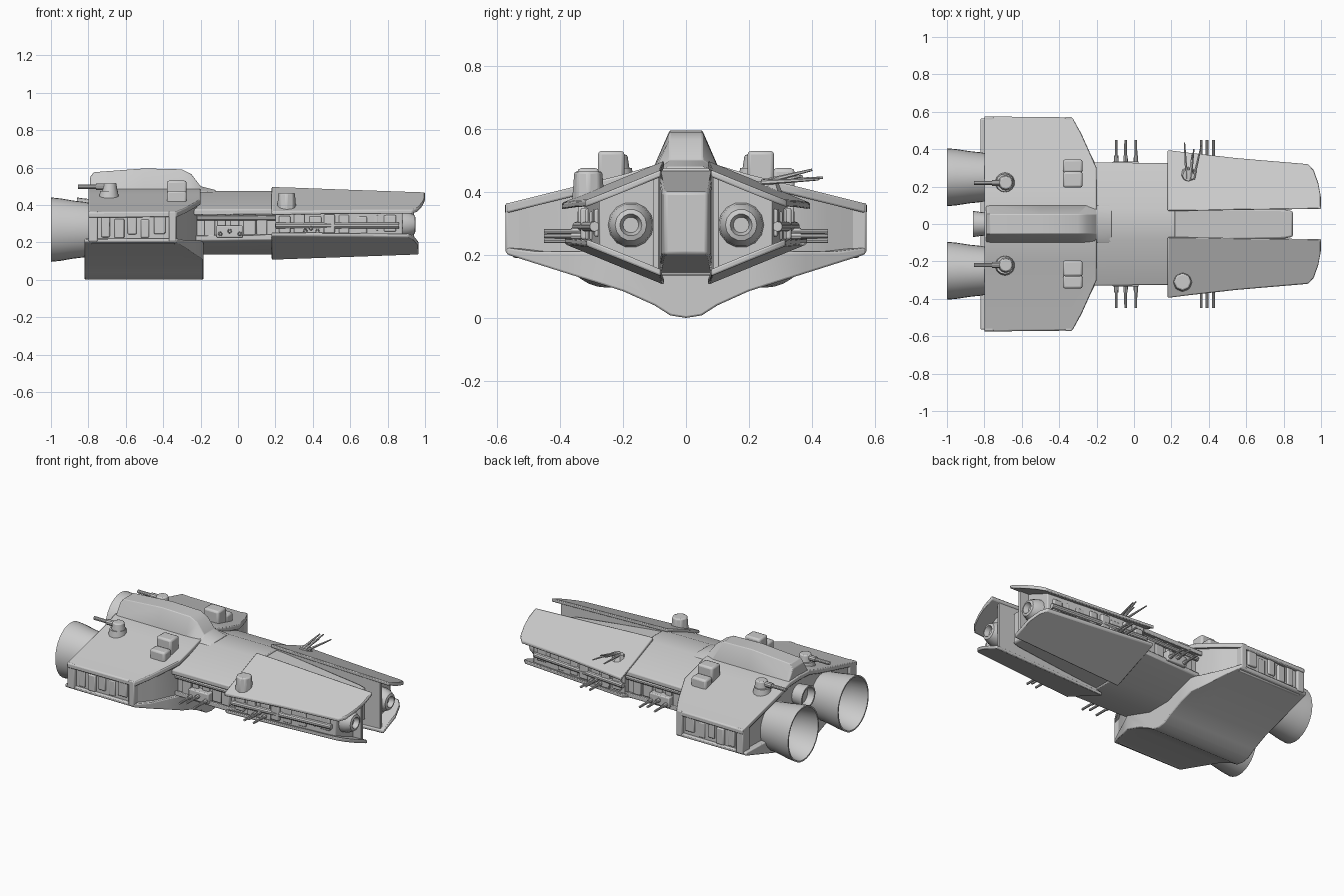
import bpy, bmesh, math, random
from mathutils import Vector, Matrix

if "Cube" in bpy.data.objects:
    bpy.data.objects.remove(bpy.data.objects["Cube"])

random.seed(4)


def add(name, bm, mirror=False, bevel=0.0):
    bmesh.ops.remove_doubles(bm, verts=bm.verts, dist=1e-5)
    bmesh.ops.recalc_face_normals(bm, faces=bm.faces)
    me = bpy.data.meshes.new(name)
    bm.to_mesh(me)
    bm.free()
    ob = bpy.data.objects.new(name, me)
    bpy.context.collection.objects.link(ob)
    if bevel:
        b = ob.modifiers.new("bevel", 'BEVEL')
        b.width, b.segments, b.limit_method = bevel, 2, 'ANGLE'
    if mirror:
        m = ob.modifiers.new("mirror", 'MIRROR')
        m.use_axis = (False, True, False)
        m.use_mirror_merge = False
    return ob


def prof(*pts):
    """height profile over |y|, piecewise linear"""
    def f(x, y):
        y = abs(y)
        for (a, za), (b, zb) in zip(pts, pts[1:]):
            if y <= b:
                return za + (zb - za) * (y - a) / (b - a)
        return pts[-1][1]
    return f


def slab(name, stations, lo, hi, breaks=(), bevel=0.006):
    """loft along x; station = (x, y_in, y_out); y_in 0 means centred, else mirrored"""
    bm = bmesh.new()
    rings = []
    for x, y0, y1 in stations:
        ys = [y0] + [min(max(b, y0), y1) for b in breaks] + [y1]
        if y0 == 0:
            ys = [-y for y in reversed(ys[1:])] + ys
        pts = [(x, y, lo(x, y)) for y in ys] + [(x, y, hi(x, y)) for y in reversed(ys)]
        rings.append([bm.verts.new(p) for p in pts])
    n = len(rings[0])
    for a, b in zip(rings, rings[1:]):
        for i in range(n):
            bm.faces.new((a[i], a[(i + 1) % n], b[(i + 1) % n], b[i]))
    bm.faces.new(rings[0])
    bm.faces.new(rings[-1])
    bmesh.ops.remove_doubles(bm, verts=bm.verts, dist=1e-5)
    return add(name, bm, stations[0][1] != 0, bevel)


def lathe(name, y, z, pts, n=24, sy=1.0, mirror=True):
    """revolve (x, r) points about an axis parallel to x"""
    bm = bmesh.new()
    rings = [[bm.verts.new((x, y + sy * r * math.cos(2 * math.pi * i / n),
                            z + r * math.sin(2 * math.pi * i / n))) for i in range(n)]
             for x, r in pts]
    for a, b in zip(rings, rings[1:]):
        for i in range(n):
            bm.faces.new((a[i], a[(i + 1) % n], b[(i + 1) % n], b[i]))
    return add(name, bm, mirror)


def rod(name, p, q, r1, r2=None, n=10, mirror=True, bevel=0.0):
    p, q = Vector(p), Vector(q)
    d = q - p
    bm = bmesh.new()
    m = Matrix.Translation((p + q) / 2) @ d.to_track_quat('Z', 'Y').to_matrix().to_4x4()
    bmesh.ops.create_cone(bm, cap_ends=True, segments=n, radius1=r1,
                          radius2=r1 if r2 is None else r2, depth=d.length, matrix=m)
    return add(name, bm, mirror, bevel)


def box(name, lo, hi, mirror=True, bevel=0.006):
    lo, hi = Vector(lo), Vector(hi)
    bm = bmesh.new()
    bmesh.ops.create_cube(bm, size=1, matrix=Matrix.Translation((lo + hi) / 2)
                          @ Matrix.Diagonal((*(hi - lo), 1)))
    return add(name, bm, mirror, bevel)


def shift(f, dz):
    return lambda x, y: f(x, y) + dz


# rear hull: armoured roof, V-shaped belly, recessed core between them
roof = prof((0, .49), (.1, .485), (.2, .455), (.58, .36))
belly = prof((0, 0), (.05, .008), (.1, .04), (.2, .085), (.58, .205))
plan = [(-.80, 0, .575), (-.33, 0, .57), (-.28, 0, .48), (-.235, 0, .38), (-.2, 0, .30)]
slab("rear_roof", plan, shift(roof, -.03), roof, (.1, .2))
slab("rear_belly", [(-.82, 0, .565), (-.33, 0, .57), (-.28, 0, .48), (-.235, 0, .38), (-.185, 0, .28)],
     belly, lambda x, y: max(belly(x, y) + .02, .21), (.05, .1, .2))
slab("rear_core", [(-.785, 0, .55), (-.34, 0, .55), (-.29, 0, .45), (-.22, 0, .30)],
     lambda x, y: .19, shift(roof, -.015), (.1, .2))
for x0, x1 in ((-.8, -.75), (-.37, -.33)):
    box("rear_side_frame", (x0, .5, .205), (x1, .572, .365))

# spine ridge on the roof
def spine_top(x):
    for (a, za), (b, zb) in zip(SP, SP[1:]):
        if x <= b:
            return za + (zb - za) * (x - a) / (b - a)
    return SP[-1][1]


SP = [(-.79, .55), (-.77, .575), (-.5, .595), (-.3, .59), (-.25, .565), (-.2, .50), (-.12, .48)]
slab("spine_ridge", [(x, 0, .10) for x, _ in SP], lambda x, y: .46,
     lambda x, y: spine_top(x) if abs(y) < .06 else .465 + .15 * (spine_top(x) - .465),
     (.052,), .01)

# neck
ntop = prof((0, .475), (.08, .475), (.33, .375))
nbot = prof((0, .135), (.08, .135), (.33, .215))
slab("neck_roof", [(-.24, 0, .33), (.22, 0, .325)], shift(ntop, -.03), ntop, (.08,))
slab("neck_belly", [(-.24, 0, .31), (.22, 0, .325)], nbot, shift(nbot, .03), (.08,))
slab("neck_core", [(-.24, 0, .29), (.25, 0, .29)], shift(nbot, .015), shift(ntop, -.015), (.08,))

# central beam between the prongs
slab("centre_beam", [(.18, 0, .09), (.8, 0, .078), (.85, 0, .068)],
     lambda x, y: .14 + .06 * (x - .18) / .67, lambda x, y: .47 - .07 * (x - .18) / .67, (), .01)


# forward prongs: upper and lower armour with a recessed core
def ptop(x, y):
    return .498 - .41 * (y - .07) - .03 * (x - .18)


def pbot(x, y):
    return .105 + .41 * (y - .07) + .03 * (x - .18)


slab("prong_roof", [(.18, .07, .395), (.3, .07, .38), (.55, .075, .352), (.93, .08, .32),
                    (.96, .08, .29), (.985, .08, .22), (1.0, .08, .14)],
     shift(ptop, -.022), ptop)
slab("prong_belly", [(.18, .07, .385), (.55, .075, .35), (.91, .08, .315),
                     (.94, .08, .28), (.965, .08, .2)], pbot, shift(pbot, .022))
slab("prong_core", [(.2, .075, .33), (.6, .09, .31), (.88, .10, .275)],
     shift(pbot, .01), shift(ptop, -.01))
slab("prong_inner_wall", [(.2, .078, .1), (.94, .086, .105)],
     shift(pbot, .01), shift(ptop, -.01), (), .003)
lathe("prong_emitter", .175, .295, [(.86, .075), (.91, .068), (.945, .05), (.95, .035),
                                    (.92, .025), (.92, 0)], 14)

# machinery in the side recesses
def greebles(name, x0, x1, y, dy, z0, z1, count):
    step = (x1 - x0) / count
    for i in range(count):
        x = x0 + i * step
        a = random.uniform(0, .03)
        box(name, (x, y(x) - .05, z0 + a), (x + step * random.uniform(.6, .95),
            y(x) + random.uniform(.1, 1) * dy, z1 - random.uniform(0, .03)))


greebles("rear_machinery", -.73, -.38, lambda x: .55, .018, .22, .35, 5)
greebles("neck_machinery", -.18, .17, lambda x: .29, .025, .21, .37, 5)
greebles("prong_machinery", .22, .86, lambda x: .33 - .08 * (x - .2), .025, .235, .355, 8)
rod("prong_pipe", (.2, .345, .29), (.86, .29, .29), .016)
rod("neck_pipe", (-.22, .305, .33), (.2, .305, .33), .014)

# engines: two large bells and a small central one
lathe("engine_bell", .25, .268, [(-.76, .135), (-.82, .148), (-.88, .155), (-.95, .167), (-1.0, .172),
                                 (-1.0, .163), (-.9, .145), (-.84, .11), (-.84, 0)], 32, .9)
lathe("centre_engine", 0, .37, [(-.77, .06), (-.82, .064), (-.86, .07), (-.86, .06),
                                (-.82, .05), (-.82, 0)], 20, 1, False)

# rear roof guns
rod("gun_base", (-.69, .22, .42), (-.69, .22, .475), .058, .048, 14)
rod("gun_turret", (-.685, .22, .465), (-.685, .22, .518), .042, .034, 12, bevel=.006)
rod("gun_barrel", (-.69, .22, .497), (-.855, .22, .497), .011)
rod("gun_sleeve", (-.69, .22, .497), (-.76, .22, .497), .017)

# paired roof housings
box("housing_high", (-.38, .195, .42), (-.275, .28, .53), bevel=.012)
box("housing_low", (-.38, .275, .38), (-.275, .345, .475), bevel=.012)

# single turret on the right prong, antenna cluster on the left one
rod("prong_turret", (.26, -.31, .36), (.26, -.31, .465), .054, .046, 8, False, .008)
rod("antenna_base", (.29, .26, .40), (.29, .26, .435), .045, .03, 8, False)
for dx, y1, z1 in ((-.02, .435, .445), (.02, .37, .45), (.07, .42, .44), (.03, .40, .47)):
    rod("antenna", (.29 + dx * .4, .24, .43), (.29 + dx, y1, z1), .009, .004, 6, False)

# side gun batteries
for x, z in ((-.095, .245), (-.045, .26), (.01, .245), (.36, .26), (.39, .275), (.425, .26)):
    rod("battery_barrel", (x, .30, z), (x, .45, z), .008, .007, 8)
    rod("battery_sleeve", (x, .29, z), (x, .365, z), .014, .011, 8)
for x in (-.045, .39):
    box("battery_mount", (x - .07, .27, .225), (x + .07, .335, .29))

# smooth shading with sharp edges kept
for ob in bpy.context.scene.objects:
    ob.select_set(True)
    bpy.context.view_layer.objects.active = ob
bpy.ops.object.shade_smooth_by_angle(angle=math.radians(30))
